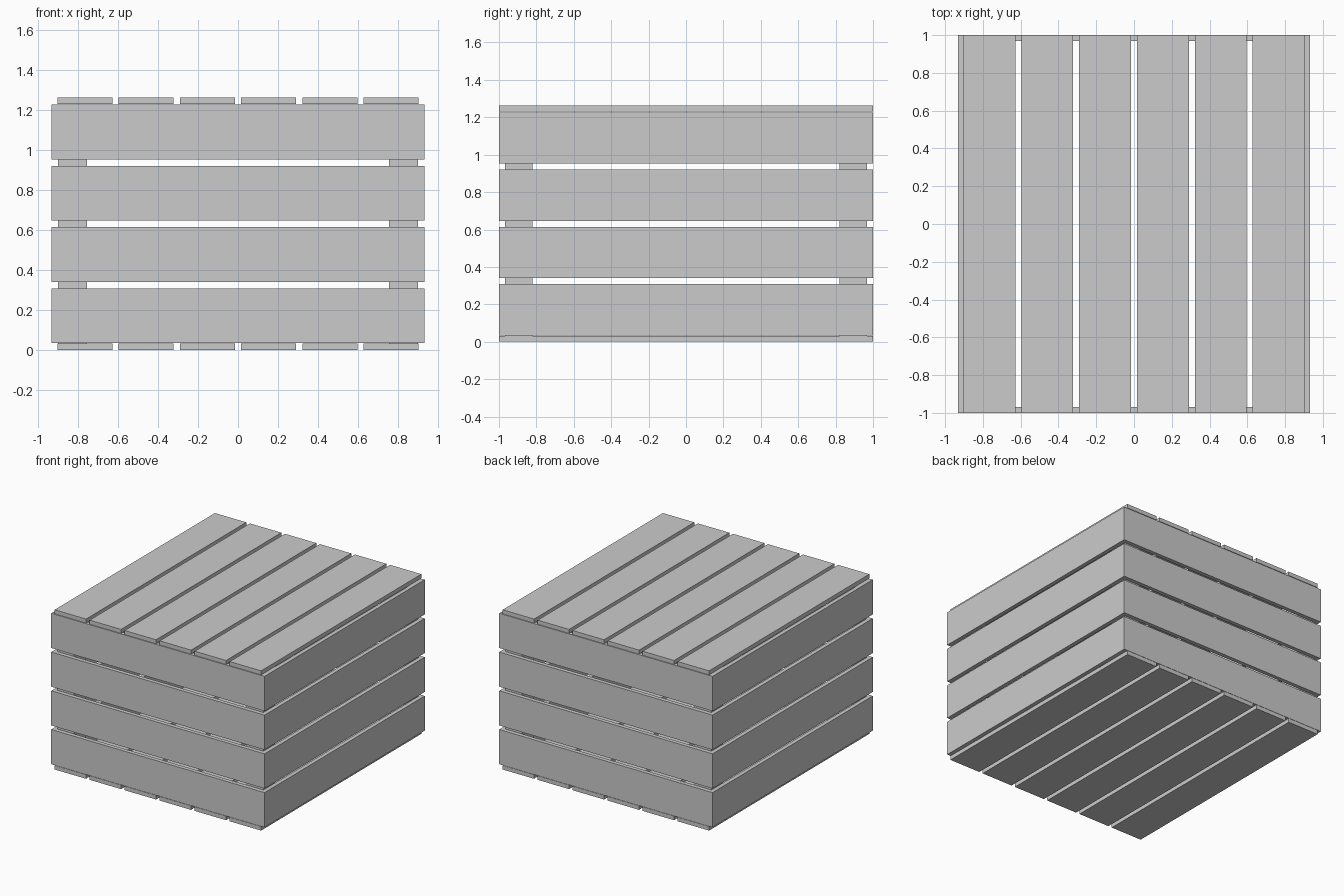
import bpy

if "Cube" in bpy.data.objects:
    bpy.data.objects.remove(bpy.data.objects["Cube"])

T = 0.032          # board thickness
W = 0.274          # board width
PITCH = 0.306      # board width plus gap
HX, HY = 0.932, 1.0
Z0 = 0.034         # underside of the wall boards
WALL_TOP = Z0 + 3 * PITCH + W
TOP = 1.262


def box(name, x, y, z):
    """Box from (min, max) ranges."""
    bpy.ops.mesh.primitive_cube_add(
        size=1, location=[(r[0] + r[1]) / 2 for r in (x, y, z)])
    ob = bpy.context.object
    ob.name = name
    ob.scale = [r[1] - r[0] for r in (x, y, z)]
    bpy.ops.object.transform_apply(location=False, rotation=False, scale=True)
    return ob


# floor and lid planks, running front to back
for i in range(6):
    cx = (i - 2.5) * PITCH
    xr = (cx - W / 2, cx + W / 2)
    box(f"floor_plank_{i + 1}", xr, (-HY, HY), (0, T))
    box(f"lid_plank_{i + 1}", xr, (-HY, HY), (TOP - T, TOP))

# wall boards: right boards run full depth, front and back butt against them,
# left boards sit between front and back
for i in range(4):
    zr = (Z0 + i * PITCH, Z0 + i * PITCH + W)
    box(f"front_board_{i + 1}", (-HX, HX - T), (-HY, -HY + T), zr)
    box(f"back_board_{i + 1}", (-HX, HX - T), (HY - T, HY), zr)
    box(f"right_board_{i + 1}", (HX - T, HX), (-HY, HY), zr)
    box(f"left_board_{i + 1}", (-HX, -HX + T), (-HY + T, HY - T), zr)

# square corner posts inside the walls
P = 0.146
for sx, side in ((-1, "left"), (1, "right")):
    for sy, end in ((-1, "front"), (1, "back")):
        xr = sorted((sx * (HX - T), sx * (HX - T - P)))
        yr = sorted((sy * (HY - T), sy * (HY - T - P)))
        box(f"{end}_{side}_post", xr, yr, (T, WALL_TOP))
